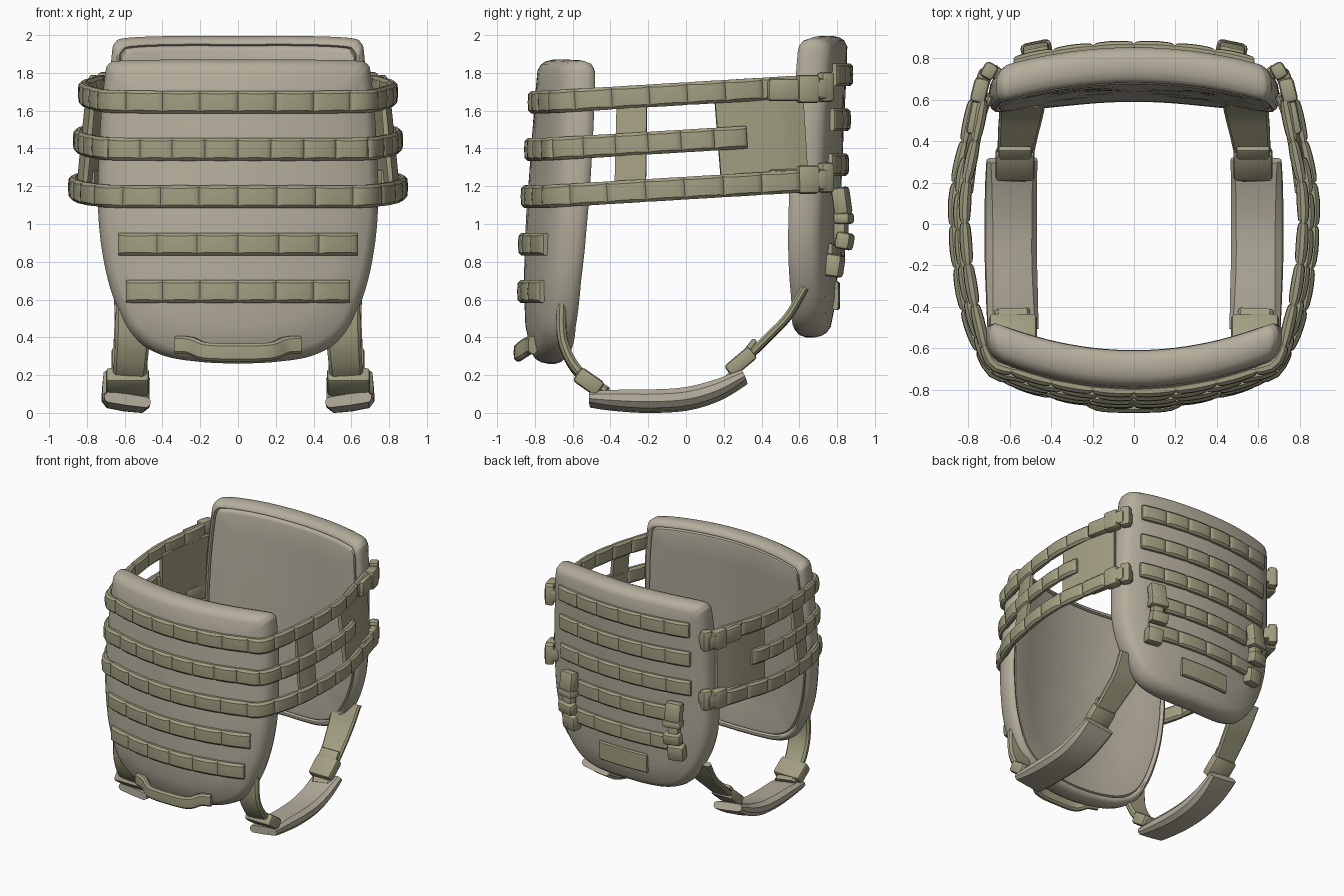
import bpy, bmesh, math
from mathutils import Vector, Matrix

if "Cube" in bpy.data.objects:
    bpy.data.objects.remove(bpy.data.objects["Cube"])


def material(name, col):
    m = bpy.data.materials.new(name)
    m.diffuse_color = (*col, 1)
    m.use_nodes = True
    m.node_tree.nodes["Principled BSDF"].inputs["Base Color"].default_value = m.diffuse_color
    return m


CLOTH = material("cloth", (0.46, 0.42, 0.335))
WEB = material("webbing", (0.36, 0.345, 0.22))


def finish(name, bm, mat, mirror=False, angle=40):
    bmesh.ops.recalc_face_normals(bm, faces=bm.faces)
    me = bpy.data.meshes.new(name)
    bm.to_mesh(me)
    bm.free()
    me.materials.append(mat)
    me.shade_smooth()
    me.set_sharp_from_angle(angle=math.radians(angle))
    ob = bpy.data.objects.new(name, me)
    bpy.context.collection.objects.link(ob)
    if mirror:
        ob.modifiers.new("mirror", 'MIRROR').use_mirror_merge = False
    return ob


def interp(table, v):
    for (a, fa), (b, fb) in zip(table, table[1:]):
        if v <= b:
            return fa + (fb - fa) * max(0, (v - a) / (b - a))
    return table[-1][1]


def spline(pts, n=10):
    """Smooth curve through the points."""
    p = [Vector(q) for q in pts]
    p = [2 * p[0] - p[1]] + p + [2 * p[-1] - p[-2]]
    out = []
    for a, b, c, d in zip(p, p[1:], p[2:], p[3:]):
        for i in range(n):
            t = i / n
            out.append(0.5 * (2 * b + (c - a) * t + (2 * a - 5 * b + 4 * c - d) * t * t
                              + (3 * b - a - 3 * c + d) * t ** 3))
    return out + [p[-2]]


def bridge(bm, rings):
    for r, s in zip(rings, rings[1:]):
        n = len(r)
        for i in range(n):
            j = (i + 1) % n
            bm.faces.new((r[i], r[j], s[j], s[i]))


def ribbon(name, pts, width, thick, wdir=(0, 0, 1), segs=1, width2=None, mat=WEB, mirror=False,
           soft=0):
    """Strap along a path, pinched at the stitch lines; soft thins the two ends."""
    c = spline(pts)
    acc = [0]
    for a, b in zip(c, c[1:]):
        acc.append(acc[-1] + (b - a).length)
    table = list(zip(acc, c))
    total = acc[-1]
    prof = ((0, .5), (.05, .85), (.15, 1), (.38, 1.1), (.62, 1.1), (.85, 1), (.95, .85))
    if segs == 1:
        prof = [(i / 24, 1 - soft * abs(i / 12 - 1) ** 3) for i in range(24)]
    stations = [((s + f) / segs, k) for s in range(segs) for f, k in prof] + [(1, prof[0][1])]
    wd = Vector(wdir).normalized()
    bm = bmesh.new()
    rings = []
    for f, k in stations:
        d = f * total
        p = interp(table, d)
        t = (interp(table, min(total, d + .02)) - interp(table, max(0, d - .02))).normalized()
        w = (wd - t * wd.dot(t)).normalized()
        n = t.cross(w)
        hw = (width + ((width2 or width) - width) * f) / 2 * (.96 + .04 * k)
        h = thick / 2 * k
        sec = [(hw, h * .4), (hw - h * .6, h), (0, h * 1.1), (h * .6 - hw, h), (-hw, h * .4)]
        sec += [(-a, -b) for a, b in sec]
        rings.append([bm.verts.new(p + w * a + n * b) for a, b in sec])
    bridge(bm, rings)
    bm.faces.new(rings[0])
    bm.faces.new(rings[-1])
    return finish(name, bm, mat, mirror)


def box(name, loc, size, rot=(0, 0, 0), mirror=True, bev=.02):
    bm = bmesh.new()
    m = Matrix.Translation(loc)
    for r, ax in zip(rot, "XYZ"):
        m = m @ Matrix.Rotation(math.radians(r), 4, ax)
    bmesh.ops.create_cube(bm, size=1, matrix=m @ Matrix.Diagonal((*size, 1)))
    bmesh.ops.bevel(bm, geom=bm.edges[:], offset=bev, segments=2, profile=.5, affect='EDGES')
    return finish(name, bm, WEB, mirror)


# Curved faces of the two padded panels
FRONT_Y = [(.26, -.81), (.45, -.85), (.7, -.86), (1.0, -.85), (1.4, -.82), (1.87, -.785)]
BACK_Y = [(.4, .76), (.6, .795), (1.0, .815), (1.5, .835), (2.0, .86)]


def front_y(x, z):
    return interp(FRONT_Y, z) + .3 * x * x


def back_y(x, z):
    return interp(BACK_Y, z) - .22 * x * x


def panel(name, half, face, inward, thick):
    right = spline([(x, z, 0) for x, z in half], 5)
    loop = right + [Vector((-p.x, p.y, 0)) for p in right[-2:0:-1]]
    zc = (half[0][1] + half[-1][1]) / 2
    T = thick
    rings_def = [(.25, 0), (.5, 0), (.75, 0), (.93, .003), (.97, .02), (.99, .045), (1, .08),
                 (1, T - .055), (.985, T - .02), (.96, T), (.945, T), (.935, T - .018),
                 (.925, T), (.9, T + .006), (.7, T + .006), (.45, T + .006), (.2, T + .006)]
    bm = bmesh.new()
    rings = []
    for s, d in rings_def:
        r = []
        for p in loop:
            x, z = p.x * s, zc + (p.y - zc) * s
            r.append(bm.verts.new((x, face(x, z) + inward * d, z)))
        rings.append(r)
    bridge(bm, rings)
    for r, d in ((rings[0], 0), (rings[-1], T + .006)):
        c = bm.verts.new((0, face(0, zc) + inward * d, zc))
        for i in range(len(r)):
            bm.faces.new((r[i], r[(i + 1) % len(r)], c))
    finish(name, bm, CLOTH, angle=50)


panel("front_panel", [(0, 1.87), (.35, 1.87), (.62, 1.865), (.685, 1.845), (.705, 1.78), (.73, 1.5),
                      (.742, 1.1), (.71, .8), (.645, .57), (.55, .40), (.40, .305), (.2, .27),
                      (0, .26)], front_y, 1, .175)
panel("back_panel", [(0, 1.995), (.35, 1.995), (.59, 1.985), (.65, 1.96), (.67, 1.88), (.695, 1.5),
                     (.70, 1.05), (.66, .8), (.57, .6), (.46, .47), (.32, .415), (.15, .40),
                     (0, .40)], back_y, -1, .175)

# Webbing wrapped round the front and both sides
SIDE = [(.80, -.47), (.85, -.22), (.87, .02), (.86, .2), (.835, .32), (.80, .48), (.775, .6)]
for i, (z0, s, n) in enumerate(((1.645, .94, 7), (1.395, .97, 5), (1.145, 1, 7))):
    half = [(x, front_y(x, z0) - .008) for x in (0, .2, .4, .56, .69)]
    half += [(x * s, y) for x, y in SIDE[:n]]
    half = [(x, y, z0 + .075 * max(0, y + .75) / 1.25) for x, y in half]
    path = [(-x, y, z) for x, y, z in half[:0:-1]] + half
    ribbon(f"waist_band_{i + 1}", path, .12, .05, segs=20)

# Cloth pieces tying the side bands together
ribbon("side_strip", [(.79, -.37, 1.42), (.81, -.29, 1.42), (.82, -.21, 1.42)], .44, .025,
       (-.1, 0, 1), mirror=True)
ribbon("side_plate", [(.81, .17, 1.43), (.79, .32, 1.44), (.755, .5, 1.445), (.71, .63, 1.45)],
       .5, .03, (-.08, 0, 1), mirror=True)

# Short webbing rows on the front and back
for i, (z, hw) in enumerate(((.893, .63), (.643, .59))):
    xs = [hw * k / 4 for k in range(-4, 5)]
    ribbon(f"front_row_{i + 1}", [(x, front_y(x, z) - .008, z) for x in xs], .12, .05, segs=6)
for i, hw in enumerate((.58, .58, .58, .40, .50)):
    z = 1.79 - .238 * i
    xs = [hw * k / 4 for k in range(-4, 5)]
    ribbon(f"back_row_{i + 1}", [(x, back_y(x, z) + .01, z) for x in xs], .12, .045,
           segs=6 if i < 3 else 4)
ribbon("back_patch", [(x, back_y(x, .62) + .004, .62) for x in (-.21, -.1, 0, .1, .21)], .15, .03)

# Carry handle low on the front
ribbon("front_handle", [(-.33, -.81, .36), (-.25, -.835, .355), (-.17, -.88, .325), (0, -.888, .32),
                        (.17, -.88, .325), (.25, -.835, .355), (.33, -.81, .36)], .095, .045)

# Side release buckles joining the bands to the back panel
for nm, z in (("upper", 1.715), ("lower", 1.235)):
    box(nm + "_buckle_strap", (.765, .53, z - .005), (.06, .2, .12), (0, 0, 12))
    box(nm + "_buckle_body", (.745, .645, z), (.075, .12, .15), (0, 0, 14))
    box(nm + "_buckle_neck", (.725, .705, z), (.07, .09, .11), (0, 0, 20))
    box(nm + "_buckle_tail", (.70, .74, z + .01), (.07, .08, .16), (0, 0, 30))
    box(nm + "_buckle_anchor", (.665, .73, z + .01), (.08, .06, .10), (0, 0, 40))

# Buckles hanging on the back
box("back_buckle_top", (.47, .825, 1.12), (.13, .08, .15), (8, 0, -12))
box("back_buckle_bar", (.47, .835, 1.03), (.15, .09, .06), (0, 0, -12))
box("back_buckle_neck", (.47, .82, .95), (.09, .07, .14), (0, 0, -12))
box("back_buckle_clip", (.47, .84, .91), (.14, .08, .09), (-10, 0, -12))
box("back_buckle_base", (.47, .785, .78), (.13, .09, .12), (-8, 0, -12))

# Leg straps with sliders and a padded section
ribbon("leg_strap_front", [(.55, -.65, .66), (.555, -.66, .5), (.56, -.65, .37), (.57, -.595, .25),
                           (.58, -.51, .165), (.59, -.42, .11)], .19, .05, (1, 0, .1),
       width2=.17, mirror=True)
ribbon("leg_strap_back", [(.59, .22, .175), (.575, .32, .285), (.56, .44, .405), (.545, .54, .51),
                          (.54, .63, .66)], .15, .04, (1, 0, .05), width2=.24, mirror=True)
ribbon("leg_pad", [(.585, -.51, .07), (.59, -.35, .065), (.595, -.18, .062), (.595, 0, .074),
                   (.595, .16, .118), (.59, .31, .19)], .25, .10, (1, 0, .14),
       mat=CLOTH, mirror=True, soft=.45)
box("front_slider", (.585, -.515, .165), (.23, .15, .09), (-35, 0, 0))
box("back_slider", (.575, .29, .27), (.19, .17, .08), (40, 0, 0))
box("back_slider_tongue", (.575, .33, .34), (.16, .12, .03), (52, 0, 0), bev=.01)
